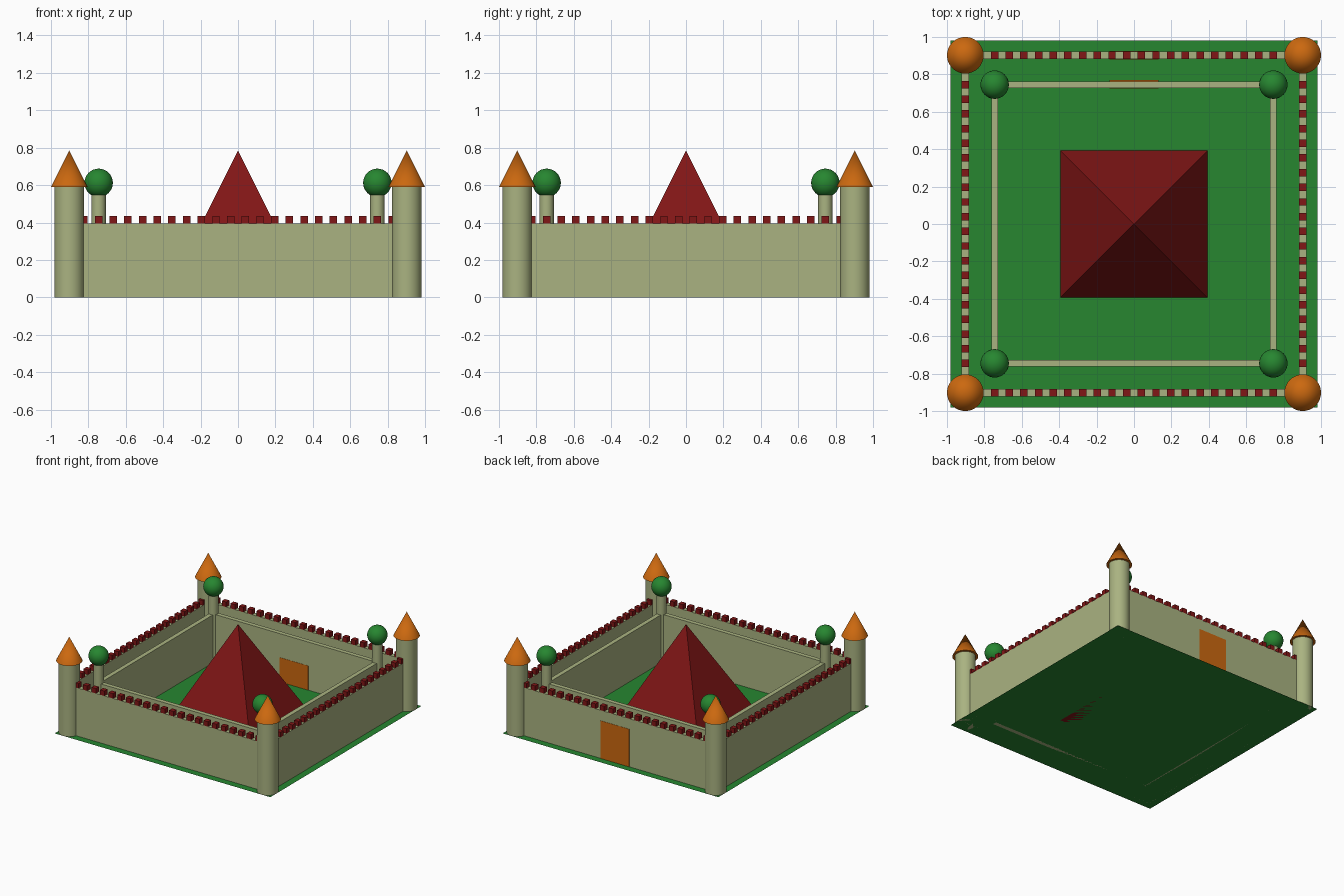
import bpy, math

if "Cube" in bpy.data.objects:
    bpy.data.objects.remove(bpy.data.objects["Cube"])

def material(name, rgb):
    m = bpy.data.materials.new(name)
    m.diffuse_color = (*rgb, 1)
    m.use_nodes = True
    m.node_tree.nodes["Principled BSDF"].inputs["Base Color"].default_value = m.diffuse_color
    return m

STONE = material("stone", (0.40, 0.45, 0.22))
GREEN = material("green", (0.02, 0.24, 0.03))
RED = material("red", (0.22, 0.008, 0.008))
ORANGE = material("orange", (0.60, 0.14, 0.005))

def finish(name, mat, smooth=False):
    ob = bpy.context.object
    ob.name = name
    ob.data.materials.append(mat)
    if smooth:
        bpy.ops.object.shade_smooth_by_angle(angle=math.radians(40))
    return ob

def box(name, mat, centre, size):
    bpy.ops.mesh.primitive_cube_add(size=1, location=centre)
    ob = finish(name, mat)
    ob.scale = size
    return ob

def cone(name, mat, x, y, z0, z1, r1, r2=0.0, sides=32):
    bpy.ops.mesh.primitive_cone_add(vertices=sides, radius1=r1, radius2=r2, depth=z1 - z0,
                                    location=(x, y, (z0 + z1) / 2))
    return finish(name, mat, sides > 4)

WALL_H = 0.395
OUT, INN = 0.902, 0.745

# Flat lawn
bpy.ops.mesh.primitive_plane_add(size=1.96)
finish("lawn", GREEN)

# Central pyramid
pyramid = cone("pyramid", RED, 0, 0, 0, 0.785, 0.393 * math.sqrt(2), sides=4)
pyramid.rotation_euler.z = math.pi / 4

# Two rings of walls, with merlons arrayed along the outer ring
COUNT = 24
STEP = 2 * OUT / (COUNT - 1)
for s in (-1, 1):
    for label, d, t in (("outer", OUT, 0.04), ("inner", INN, 0.036)):
        box(label + "_wall_x", STONE, (0, s * d, WALL_H / 2), (2 * d, t, WALL_H))
        box(label + "_wall_y", STONE, (s * d, 0, WALL_H / 2), (t, 2 * d, WALL_H))
    for axis in (0, 1):
        start = [s * OUT, s * OUT, 0.4145]
        start[axis] = -OUT
        merlons = box("merlons", RED, start, (0.04, 0.04, 0.041))
        arr = merlons.modifiers.new("repeat", 'ARRAY')
        arr.count = COUNT
        arr.use_relative_offset = False
        arr.use_constant_offset = True
        offset = [0, 0, 0]
        offset[axis] = STEP / 0.04      # offset is in the scaled local space
        arr.constant_offset_displace = offset

# Corner towers: cone roofs outside, ball tops inside
for sx in (-1, 1):
    for sy in (-1, 1):
        cone("outer_tower", STONE, sx * OUT, sy * OUT, 0, 0.59, 0.079, 0.079)
        cone("tower_roof", ORANGE, sx * OUT, sy * OUT, 0.59, 0.785, 0.098)
        cone("inner_tower", STONE, sx * INN, sy * INN, 0, 0.59, 0.038, 0.038)
        bpy.ops.mesh.primitive_uv_sphere_add(segments=32, ring_count=16, radius=0.076,
                                             location=(sx * INN, sy * INN, 0.612))
        finish("tower_ball", GREEN, True)

# Doors through the back walls
box("outer_door", ORANGE, (0, OUT, 0.155), (0.26, 0.044, 0.31))
box("inner_door", ORANGE, (0, 0.748, 0.10), (0.26, 0.046, 0.20))
